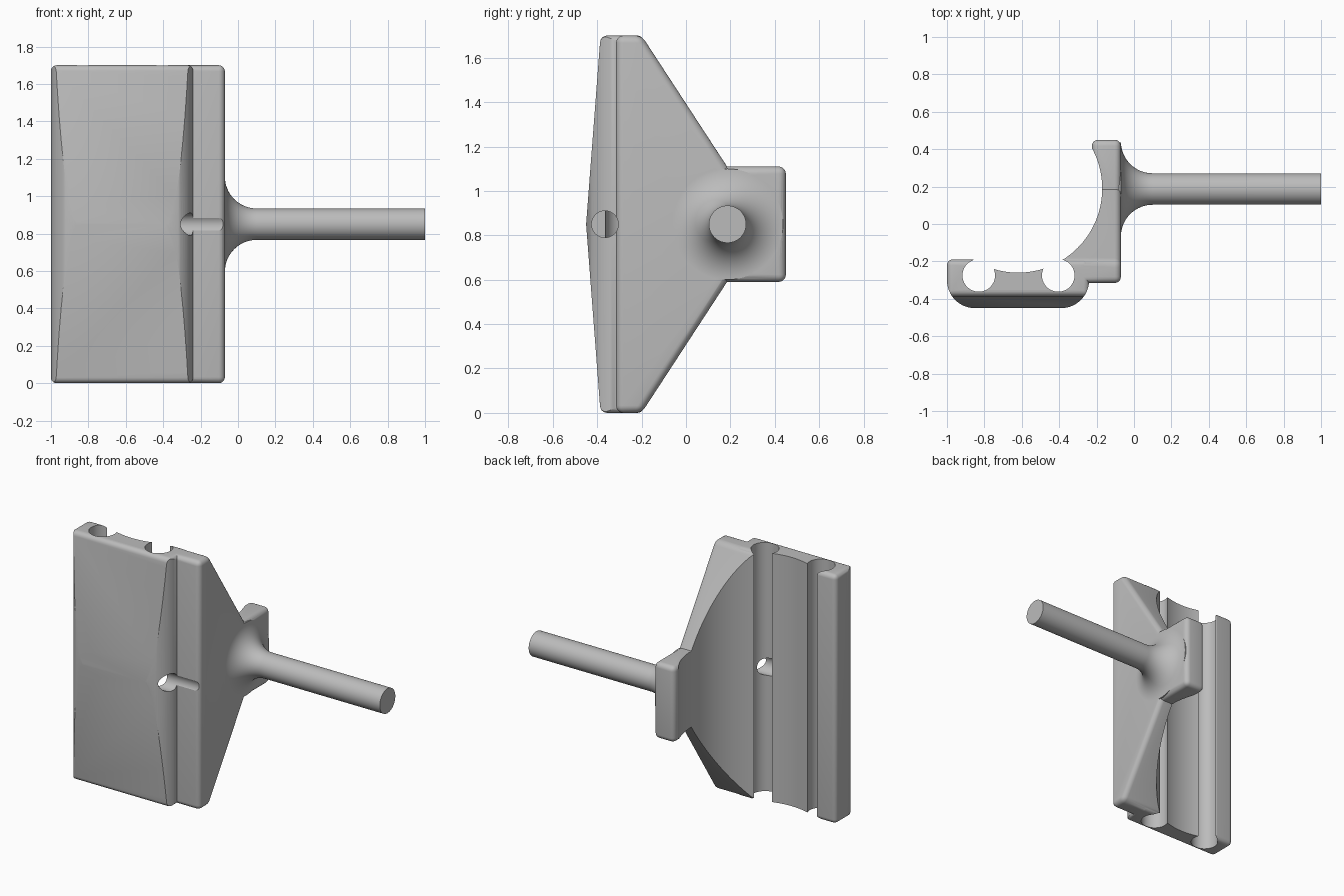
import bpy, bmesh, math
from mathutils import Matrix, Vector

if "Cube" in bpy.data.objects:
    bpy.data.objects.remove(bpy.data.objects["Cube"], do_unlink=True)

MID = 0.85       # middle height
TOP = 2 * MID

grey = bpy.data.materials.new("plain grey")
grey.use_nodes = True
grey.diffuse_color = (0.5, 0.5, 0.5, 1)
grey.node_tree.nodes["Principled BSDF"].inputs["Base Color"].default_value = (0.5, 0.5, 0.5, 1)


def add_object(name, bm):
    bmesh.ops.recalc_face_normals(bm, faces=bm.faces)
    mesh = bpy.data.meshes.new(name)
    bm.to_mesh(mesh)
    bm.free()
    mesh.materials.append(grey)
    obj = bpy.data.objects.new(name, mesh)
    bpy.context.collection.objects.link(obj)
    return obj


def prism(lower, upper):
    """Solid between two matching outlines."""
    bm = bmesh.new()
    a = [bm.verts.new(p) for p in lower]
    b = [bm.verts.new(p) for p in upper]
    bm.faces.new(a)
    bm.faces.new(b)
    for i in range(len(a)):
        j = (i + 1) % len(a)
        bm.faces.new((a[i], a[j], b[j], b[i]))
    bmesh.ops.recalc_face_normals(bm, faces=bm.faces)
    return bm


def round_edges(bm, radius):
    """Round the clearly convex edges only."""
    bm.normal_update()
    edges = [e for e in bm.edges if e.calc_face_angle_signed() > 0.5]
    bmesh.ops.bevel(bm, geom=edges, offset=radius, segments=5, profile=0.5, affect='EDGES')


def cylinder(name, centre, radius, depth, axis='Z', segments=64):
    bm = bmesh.new()
    turn = Matrix.Rotation(math.pi / 2, 4, 'Y') if axis == 'X' else Matrix()
    bmesh.ops.create_cone(bm, cap_ends=True, segments=segments, radius1=radius, radius2=radius,
                          depth=depth, matrix=Matrix.Translation(centre) @ turn)
    return add_object(name, bm)


def combine(target, tool, operation):
    """Apply a boolean and discard the tool."""
    mod = target.modifiers.new("combine", 'BOOLEAN')
    mod.object, mod.operation, mod.solver = tool, operation, 'EXACT'
    graph = bpy.context.evaluated_depsgraph_get()
    mesh = bpy.data.meshes.new_from_object(target.evaluated_get(graph))
    target.modifiers.clear()
    target.data = mesh
    bpy.data.objects.remove(tool, do_unlink=True)


# Front plate: shallow wedge, highest at mid height
wedge = [(-0.19, 0), (-0.385, 0), (-0.45, MID), (-0.385, TOP), (-0.19, TOP)]
bm = prism([(-1, y, z) for y, z in wedge], [(-0.24, y, z) for y, z in wedge])
round_edges(bm, 0.03)
body = add_object("bracket_body", bm)

# Large rounded front corners of the plate
outline = [(-1.1, 0), (-1.0, -0.3)]
for cx, start in ((-0.85, 180), (-0.39, 270)):
    for i in range(17):
        a = math.radians(start + 90 * i / 16)
        outline.append((cx + 0.15 * math.cos(a), -0.3 + 0.15 * math.sin(a)))
outline = [outline[0]] + outline[2:] + [(-0.14, 0)]
corner_tool = add_object("plate_outline", prism([(x, y, -1) for x, y in outline],
                                                [(x, y, 3) for x, y in outline]))
combine(body, corner_tool, 'INTERSECT')

# Side web: tapers from full height to a short rear head
half = [(0.45, 0.26), (0.185, 0.26), (-0.2, MID), (-0.315, MID)]
side = [(y, MID - h) for y, h in half] + [(y, MID + h) for y, h in reversed(half)]
bm = prism([(-0.42 if y < 0 else -0.225, y, z) for y, z in side],
           [(-0.07, y, z) for y, z in side])
bm.verts.ensure_lookup_table()
for i, j in ((1, 6), (2, 5)):
    bmesh.ops.connect_vert_pair(bm, verts=[bm.verts[i], bm.verts[j]])
round_edges(bm, 0.033)
combine(body, add_object("side_web", bm), 'UNION')

# Wide hollow behind the plate
combine(body, cylinder("hollow", (-0.62, 0.19, MID), 0.45, 3, segments=128), 'DIFFERENCE')

# Two upright round channels
for x in (-0.83, -0.405):
    combine(body, cylinder("channel", (x, -0.275, MID), 0.087, 3), 'DIFFERENCE')

# Cross hole running into the nearer channel
combine(body, cylinder("cross_hole", (-0.2, -0.365, MID), 0.06, 0.4, 'X'), 'DIFFERENCE')

# Rod with a flared root
profile = [(-0.1, 0), (-0.1, 0.25), (-0.07, 0.25)]
for i in range(1, 17):
    a = math.radians(90 * i / 16)
    profile.append((0.1 - 0.17 * math.cos(a), 0.254 - 0.17 * math.sin(a)))
profile += [(1, 0.084), (1, 0)]
bm = bmesh.new()
ring = [bm.verts.new((x, 0.187, MID + r)) for x, r in profile]
edges = [bm.edges.new(pair) for pair in zip(ring, ring[1:])]
bmesh.ops.spin(bm, geom=ring + edges, cent=(0, 0.187, MID), axis=(1, 0, 0),
               angle=2 * math.pi, steps=64, use_merge=True)
bmesh.ops.remove_doubles(bm, verts=bm.verts, dist=0.0001)
combine(body, add_object("rod", bm), 'UNION')

# Smooth shading with crisp edges
bpy.ops.object.select_all(action='DESELECT')
body.select_set(True)
bpy.context.view_layer.objects.active = body
bpy.ops.object.shade_smooth_by_angle(angle=math.radians(30))
